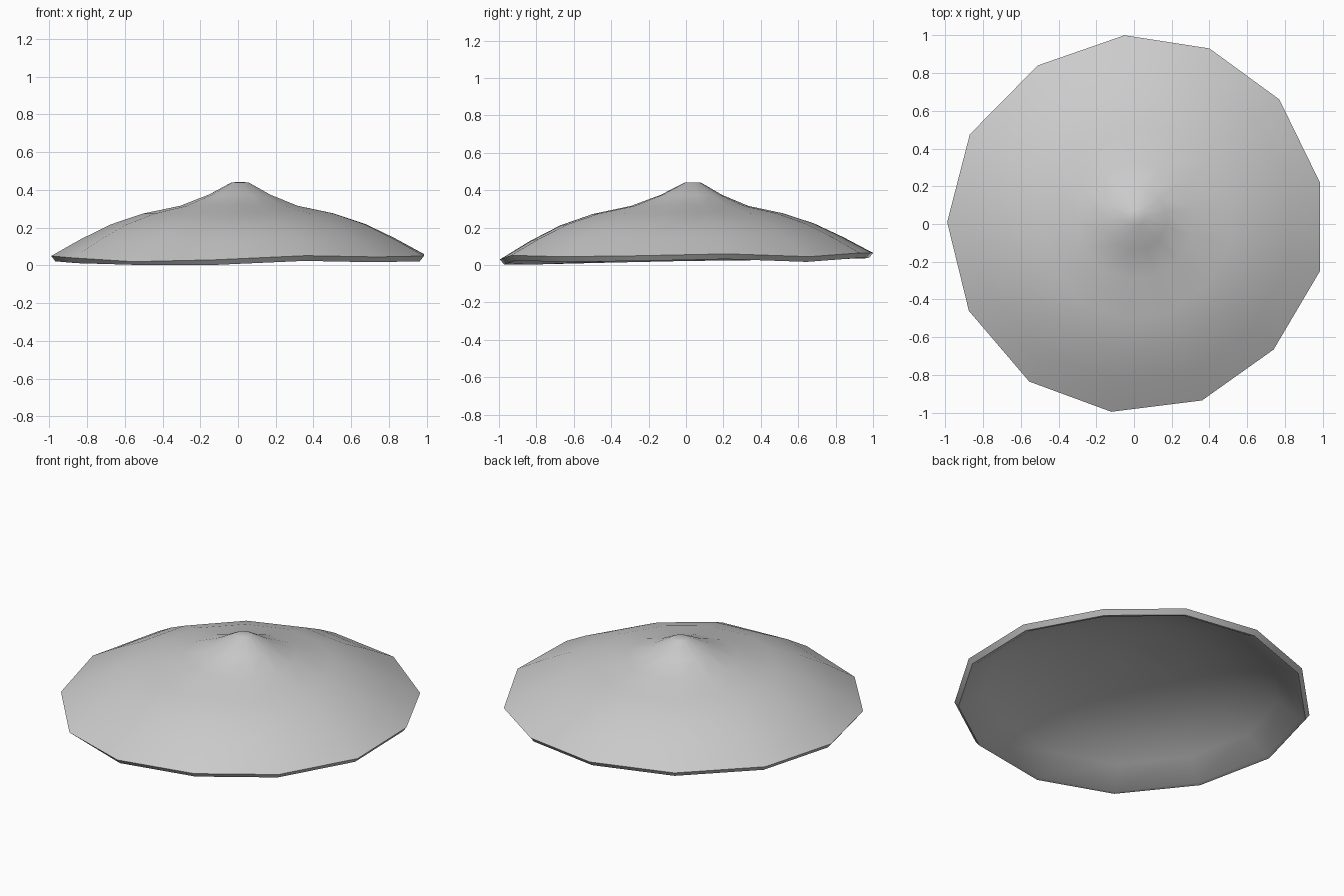
import bpy, bmesh

if "Cube" in bpy.data.objects:
    bpy.data.objects.remove(bpy.data.objects["Cube"])

# uneven 13-sided brim outline (x, y, z of the widest edge)
RIM = [(-.05, 1.0, .065), (.40, .93, .065), (.77, .66, .045), (.985, .22, .06),
       (.985, -.25, .05), (.74, -.665, .045), (.36, -.935, .052), (-.12, -.995, .03),
       (-.555, -.835, .02), (-.875, -.46, .04), (-.99, .01, .05), (-.87, .475, .055),
       (-.51, .84, .06)]
PEAK = (.012, .04)

# (outline scale, height, how strongly the ring follows the uneven brim)
OUTER = [(.045, .44, 0), (.165, .375, 0), (.315, .316, 0), (.51, .275, .1),
         (.68, .218, .3), (.84, .14, .6), (1.0, .05, 1)]
INNER = [(.978, .022, 1), (.955, .028, 1), (.82, .115, .6), (.66, .19, .3),
         (.49, .245, .1), (.30, .278, 0), (.12, .295, 0)]

bm = bmesh.new()


def ring(s, z, follow):
    """Scaled copy of the brim outline, drifting toward the peak near the centre."""
    k = max(0, 1 - s) ** 2
    return [bm.verts.new((x * s + PEAK[0] * k, y * s + PEAK[1] * k,
                          max(.003, z + (rz - .05) * follow))) for x, y, rz in RIM]


def fan(z, loop):
    tip = bm.verts.new((*PEAK, z))
    for i in range(len(loop)):
        bm.faces.new((tip, loop[i - 1], loop[i]))


# crown, brim edge and hollow underside
rings = [ring(*p) for p in OUTER + INNER]
for a, b in zip(rings, rings[1:]):
    for i in range(len(a)):
        bm.faces.new((a[i - 1], a[i], b[i], b[i - 1]))
fan(.442, rings[0])
fan(.30, rings[-1])
bmesh.ops.recalc_face_normals(bm, faces=bm.faces)

mesh = bpy.data.meshes.new("conical_hat")
bm.to_mesh(mesh)
bm.free()
hat = bpy.data.objects.new("conical_hat", mesh)
bpy.context.collection.objects.link(hat)
bpy.context.view_layer.objects.active = hat
hat.select_set(True)
bpy.ops.object.shade_smooth_by_angle(angle=.7)
